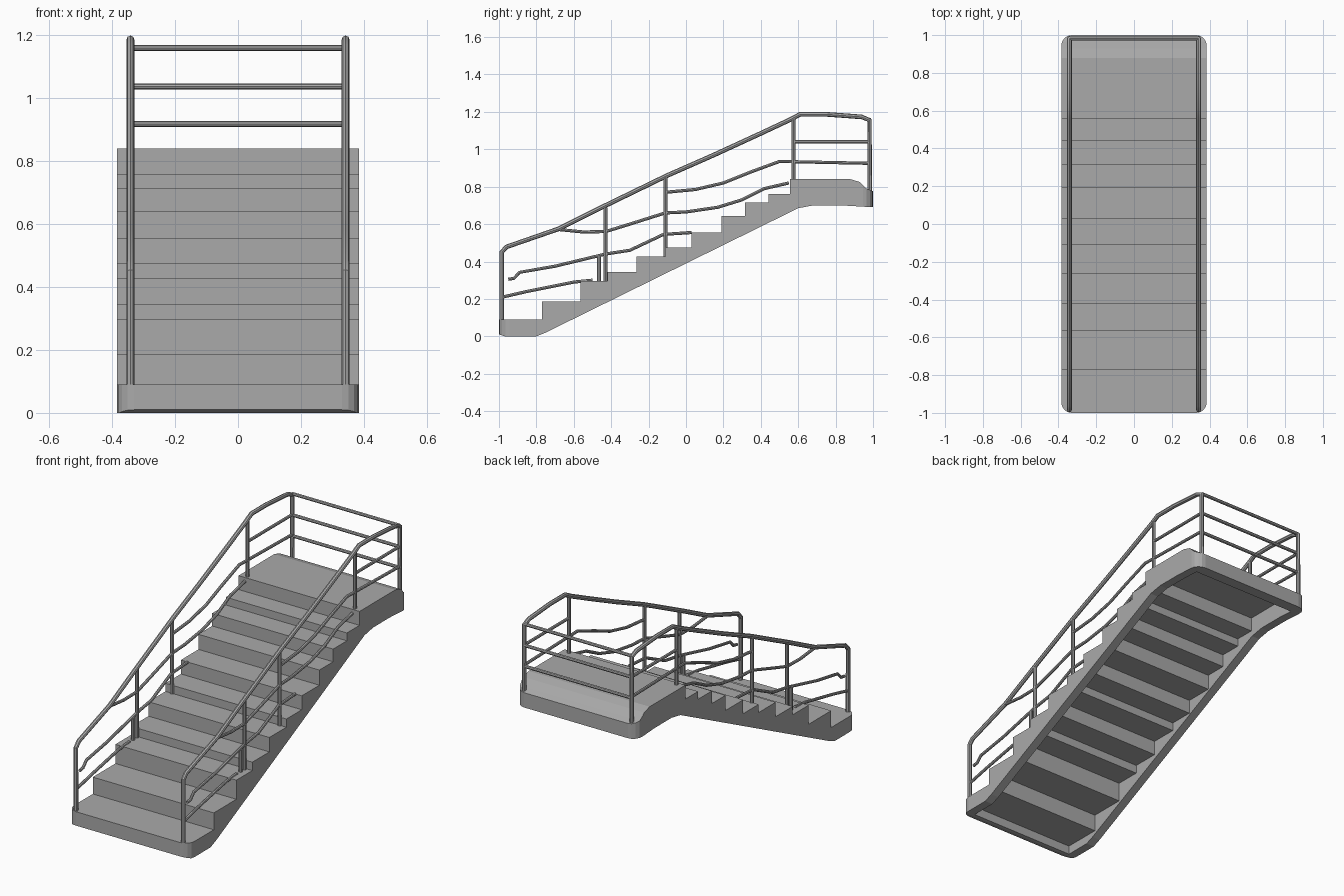
import bpy, bmesh

cube = bpy.data.objects.get("Cube")
if cube:
    bpy.data.objects.remove(cube, do_unlink=True)

grey = bpy.data.materials.new("plain_grey")
grey.use_nodes = True
grey.diffuse_color = (0.4, 0.4, 0.4, 1)
grey.node_tree.nodes["Principled BSDF"].inputs["Base Color"].default_value = (0.4, 0.4, 0.4, 1)


def prism(name, outline, half_width):
    """Side outline in (y, z), extruded across x."""
    bm = bmesh.new()
    face = bm.faces.new([bm.verts.new((-half_width, y, z)) for y, z in outline])
    ext = bmesh.ops.extrude_face_region(bm, geom=[face])
    new = [v for v in ext["geom"] if isinstance(v, bmesh.types.BMVert)]
    bmesh.ops.translate(bm, verts=new, vec=(2 * half_width, 0, 0))
    bmesh.ops.recalc_face_normals(bm, faces=bm.faces)
    mesh = bpy.data.meshes.new(name)
    bm.to_mesh(mesh)
    bm.free()
    obj = bpy.data.objects.new(name, mesh)
    bpy.context.collection.objects.link(obj)
    mesh.materials.append(grey)
    return obj


def cut(obj, cutter, operation):
    mod = obj.modifiers.new(cutter.name, 'BOOLEAN')
    mod.operation, mod.object, mod.solver = operation, cutter, 'EXACT'
    bpy.context.view_layer.objects.active = obj
    bpy.ops.object.modifier_apply(modifier=mod.name)
    bpy.data.objects.remove(cutter, do_unlink=True)


def tube(name, paths, radius):
    """Round bars along a list of (x, y, z) paths."""
    curve = bpy.data.curves.new(name, 'CURVE')
    curve.dimensions = '3D'
    curve.bevel_depth, curve.bevel_resolution = radius, 2
    curve.use_fill_caps = True
    for path in paths:
        spline = curve.splines.new('POLY')
        spline.points.add(len(path) - 1)
        for point, co in zip(spline.points, path):
            point.co = (*co, 1)
    obj = bpy.data.objects.new(name, curve)
    bpy.context.collection.objects.link(obj)
    curve.materials.append(grey)
    bpy.ops.object.select_all(action='DESELECT')
    obj.select_set(True)
    bpy.context.view_layer.objects.active = obj
    bpy.ops.object.convert(target='MESH')
    bpy.ops.object.shade_smooth_by_angle()


# Stair body: stepped top and sloping underside
risers = [-0.77, -0.565, -0.42, -0.265, -0.11, 0.03, 0.19, 0.315, 0.44, 0.555]
levels = [0.09, 0.187, 0.297, 0.345, 0.428, 0.475, 0.555, 0.642, 0.715, 0.76, 0.84]


def steps(offset):
    points = []
    for i, y in enumerate(risers):
        points += [(y + offset, levels[i] - offset), (y + offset, levels[i + 1] - offset)]
    return points


top = [(-1, 0.01), (-1, levels[0])] + steps(0)
landing_end = [(0.88, 0.84), (0.93, 0.825), (0.965, 0.79), (1, 0.775), (1, 0.69)]
underside = [(0.83, 0.7), (0.68, 0.7), (0.6, 0.685), (-0.75, 0.02), (-0.8, 0)]
body = prism("stair_body", top + landing_end + underside + [(-0.97, 0)], 0.385)

# Rounded footprint corners
footprint = prism("footprint", [(-1, -1), (1, -1), (1, 2), (-1, 2)], 0.385)
bm = bmesh.new()
bm.from_mesh(footprint.data)
upright = [e for e in bm.edges if abs(e.verts[0].co.z - e.verts[1].co.z) > 1]
bmesh.ops.bevel(bm, geom=upright, offset=0.055, segments=4, profile=0.5, affect='EDGES')
bm.to_mesh(footprint.data)
bm.free()
cut(body, footprint, 'INTERSECT')

# Hollow below the treads, leaving side stringers and end rims
shell = 0.04
hollow = [(-0.95, -0.3), (-0.95, levels[0] - shell)] + steps(shell)
hollow += [(0.93, levels[-1] - shell), (0.93, -0.3)]
cut(body, prism("hollow", hollow, 0.335), 'DIFFERENCE')

# Railings, the same on both sides
handrail = [(-0.985, 0.09), (-0.985, 0.45), (-0.96, 0.478), (-0.68, 0.575), (-0.45, 0.69),
            (-0.1, 0.86), (0.15, 0.97), (0.4, 1.085), (0.56, 1.16), (0.61, 1.187),
            (0.75, 1.187), (0.94, 1.173), (0.982, 1.155), (0.982, 0.75)]
posts = [(-0.43, 0.28, 0.69), (-0.11, 0.42, 0.855), (0.575, 0.82, 1.165), (-0.465, 0.28, 0.43)]
bars = [
    [(0.98, 1.04), (0.575, 1.04)],
    [(0.98, 0.925), (0.5, 0.935), (0.35, 0.88), (0.2, 0.82), (0.05, 0.785), (-0.11, 0.77)],
    [(0.55, 0.82), (0.42, 0.79), (0.3, 0.73), (0.17, 0.69), (0, 0.665), (-0.11, 0.66),
     (-0.3, 0.6), (-0.43, 0.56), (-0.55, 0.558), (-0.69, 0.572)],
    [(-0.95, 0.305), (-0.92, 0.31), (-0.89, 0.342), (-0.7, 0.375), (-0.43, 0.44),
     (-0.3, 0.46), (-0.12, 0.545), (0.03, 0.555)],
    [(-0.98, 0.21), (-0.85, 0.24), (-0.6, 0.29), (-0.5, 0.3)],
]
for side, x in (("left", 0.342), ("right", -0.342)):
    tube(side + "_handrail", [[(x, y, z) for y, z in handrail]], 0.0125)
    tube(side + "_posts", [[(x, y, low), (x, y, high)] for y, low, high in posts], 0.0105)
    tube(side + "_bars", [[(x, y, z) for y, z in bar] for bar in bars], 0.0085)

# Rails across the back of the landing
tube("back_rails", [[(-0.342, 0.982, z), (0.342, 0.982, z)] for z in (1.16, 1.038, 0.918)], 0.0095)
